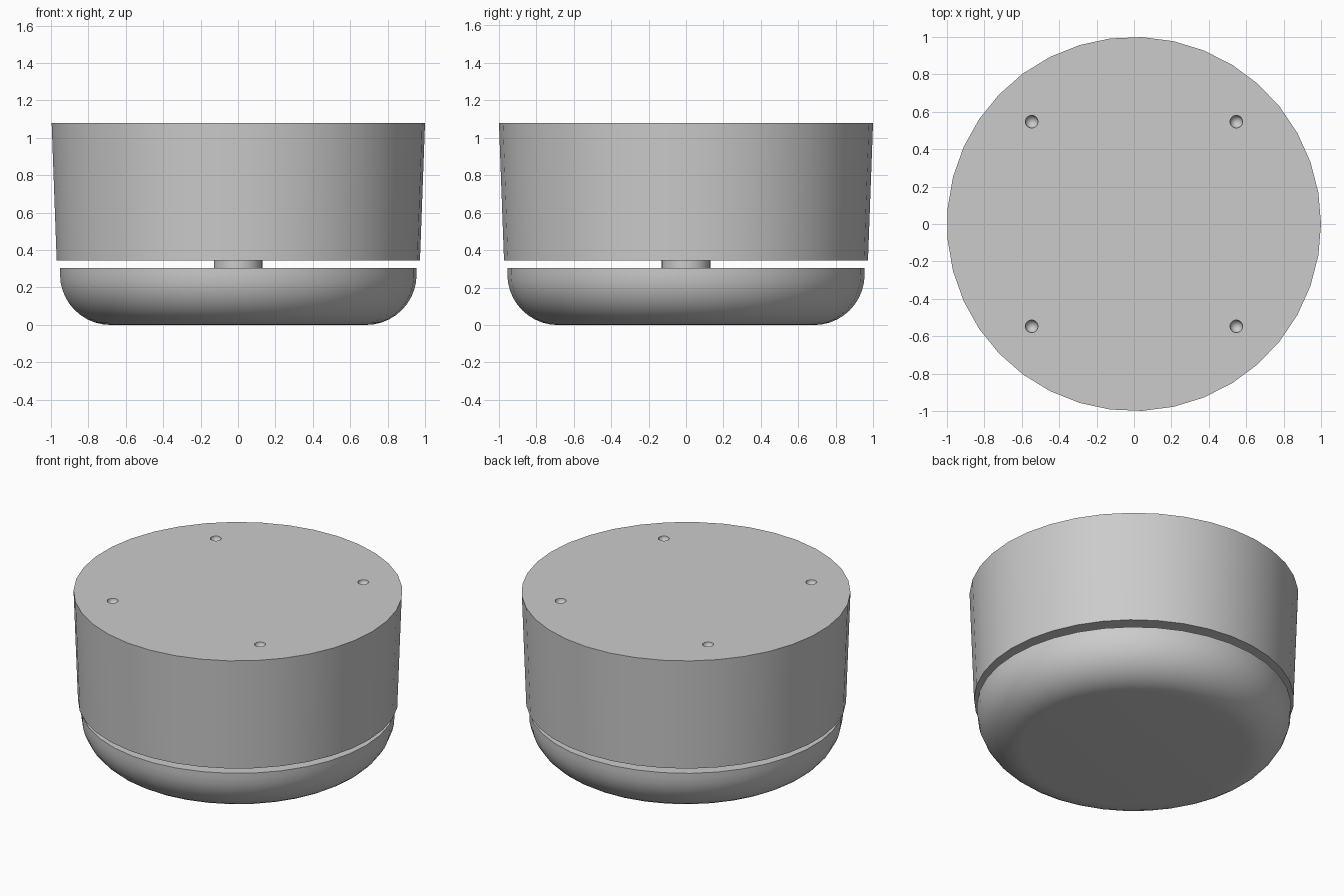
import bpy, bmesh, math

cube = bpy.data.objects.get("Cube")
if cube:
    bpy.data.objects.remove(cube, do_unlink=True)

SIDES = 37
grey = bpy.data.materials.new("plain grey")
grey.use_nodes = True
colour = (0.6, 0.6, 0.6, 1)
grey.diffuse_color = colour
grey.node_tree.nodes["Principled BSDF"].inputs["Base Color"].default_value = colour


def lathe(name, profile, sides=SIDES):
    """Revolve (radius, height) points into a closed solid with flat caps."""
    bm = bmesh.new()
    rings = []
    for r, z in profile:
        angles = [2 * math.pi * i / sides for i in range(sides)]
        rings.append([bm.verts.new((r * math.cos(a), r * math.sin(a), z)) for a in angles])
    for low, high in zip(rings, rings[1:]):
        for i in range(sides):
            j = (i + 1) % sides
            bm.faces.new((low[i], low[j], high[j], high[i]))
    bm.faces.new(rings[0][::-1])
    bm.faces.new(rings[-1])
    mesh = bpy.data.meshes.new(name)
    bm.to_mesh(mesh)
    bm.free()
    mesh.materials.append(grey)
    obj = bpy.data.objects.new(name, mesh)
    bpy.context.collection.objects.link(obj)
    return obj


def smooth(obj):
    bpy.ops.object.select_all(action='DESELECT')
    obj.select_set(True)
    bpy.context.view_layer.objects.active = obj
    bpy.ops.object.shade_smooth_by_angle(angle=math.radians(35))


# Rounded lower bowl
R, BEND, TOP = 0.955, 0.27, 0.305
steps = 10
profile = []
for k in range(steps + 1):
    a = math.pi / 2 * k / steps
    profile.append((R - BEND + BEND * math.sin(a), BEND - BEND * math.cos(a)))
profile.append((R, TOP))
bowl = lathe("lower_bowl", profile)

# Short stem joining the two halves
stem = lathe("stem", [(0.13, TOP - 0.01), (0.13, 0.355)])

# Tapered upper drum
drum = lathe("upper_drum", [(0.973, 0.345), (1.0, 1.08)])

# Four round dimples sunk into the top
bm = bmesh.new()
for x in (-0.547, 0.547):
    for y in (-0.547, 0.547):
        ball = bmesh.ops.create_uvsphere(bm, u_segments=20, v_segments=12, radius=0.034)
        bmesh.ops.translate(bm, verts=ball["verts"], vec=(x, y, 1.08))
mesh = bpy.data.meshes.new("dimple_cutter")
bm.to_mesh(mesh)
bm.free()
mesh.materials.append(grey)
cutter = bpy.data.objects.new("dimple_cutter", mesh)
bpy.context.collection.objects.link(cutter)
cutter.hide_render = True
cutter.display_type = 'WIRE'

cut = drum.modifiers.new("dimples", 'BOOLEAN')
cut.operation = 'DIFFERENCE'
cut.solver = 'EXACT'
cut.object = cutter
bpy.context.view_layer.objects.active = drum
drum.select_set(True)
bpy.ops.object.modifier_apply(modifier=cut.name)
bpy.data.objects.remove(cutter, do_unlink=True)

for part in (bowl, stem, drum):
    smooth(part)
